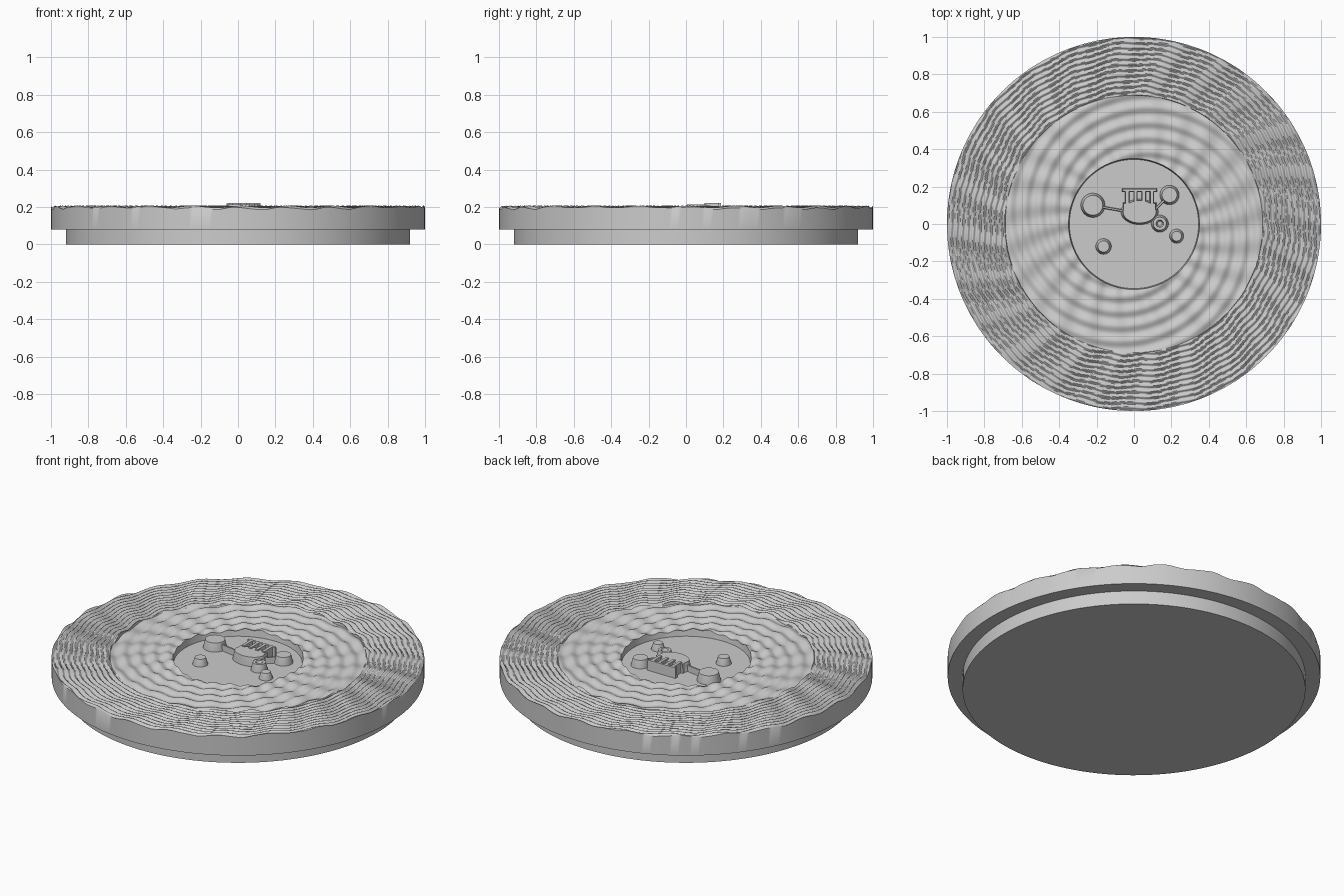
import bpy, bmesh
from math import sin, cos, pi, hypot, atan2

cube = bpy.data.objects.get("Cube")
if cube:
    bpy.data.objects.remove(cube)

grey = bpy.data.materials.new("plain grey")
grey.use_nodes = True
grey.diffuse_color = (0.6, 0.6, 0.6, 1)
grey.node_tree.nodes["Principled BSDF"].inputs["Base Color"].default_value = (0.6, 0.6, 0.6, 1)

FLOOR = 0.16


def finish(name, bm, smooth=True):
    bmesh.ops.recalc_face_normals(bm, faces=bm.faces)
    mesh = bpy.data.meshes.new(name)
    bm.to_mesh(mesh)
    bm.free()
    mesh.materials.append(grey)
    obj = bpy.data.objects.new(name, mesh)
    bpy.context.collection.objects.link(obj)
    if smooth:
        bpy.ops.object.select_all(action='DESELECT')
        obj.select_set(True)
        bpy.context.view_layer.objects.active = obj
        bpy.ops.object.shade_smooth_by_angle(angle=0.7)
    return obj


def lathe(name, profile, segments, centre=(0, 0), stretch=1):
    """Closed turned solid; a profile height may be a function of radius and angle."""
    bm = bmesh.new()
    rings = []
    for r, z in profile:
        ring = []
        for i in range(segments):
            a = 2 * pi * i / segments
            h = z(r, a) if callable(z) else z
            ring.append(bm.verts.new((centre[0] + r * cos(a), centre[1] + r * stretch * sin(a), h)))
        rings.append(ring)
    for low, high in zip(rings, rings[1:]):
        for i in range(segments):
            j = (i + 1) % segments
            bm.faces.new((low[i], low[j], high[j], high[i]))
    bm.faces.new(rings[0])
    bm.faces.new(rings[-1])
    return finish(name, bm)


def block(name, x, y, w, d, top, taper=0.006, angle=0):
    """Tapered block rising from the centre floor."""
    bm = bmesh.new()
    levels = []
    for z, grow in ((FLOOR - 0.01, taper), (top, 0)):
        ring = []
        for sx, sy in ((-1, -1), (1, -1), (1, 1), (-1, 1)):
            u, v = sx * (w / 2 + grow), sy * (d / 2 + grow)
            ring.append(bm.verts.new((x + u * cos(angle) - v * sin(angle),
                                      y + u * sin(angle) + v * cos(angle), z)))
        levels.append(ring)
    low, high = levels
    for i in range(4):
        j = (i + 1) % 4
        bm.faces.new((low[i], low[j], high[j], high[i]))
    bm.faces.new(low)
    bm.faces.new(high)
    return finish(name, bm, smooth=False)


# Broad spiral swells of the middle ring
def swell(r, a):
    return 0.194 + 0.006 * sin(2 * pi * r / 0.08 + 6 * a) + 0.005 * sin(24 * a - 12 * r)


# Fine wavy grooves of the outer ring
def groove(r, a):
    wander = 1.1 * sin(24 * a + 9 * r) + 0.8 * sin(7 * a)
    return 0.196 + 0.006 * sin(2 * pi * r / 0.029 + 3 * a + wander) + 0.005 * sin(24 * a + 14 * r)


def spaced(start, end, count):
    return [start + (end - start) * i / count for i in range(count + 1)]


# Base plug and rippled disc
lathe("base_plug", [(0.92, 0), (0.92, 0.09)], 128)
disc = [(0.92 * 0.5, 0.08), (1, 0.08)]
disc += [(r, groove) for r in spaced(1, 0.69, 96)]
disc += [(r, swell) for r in spaced(0.688, 0.35, 44)]
disc += [(0.345, FLOOR)]
lathe("rippled_disc", disc, 288)

# Round knobs on the centre floor
for label, x, y, r, top in (("large", -0.22, 0.1, 0.065, 0.208), ("upper", 0.19, 0.155, 0.052, 0.205),
                            ("side", 0.228, -0.065, 0.038, 0.198), ("lower", -0.163, -0.12, 0.042, 0.2)):
    lathe(label + "_knob", [(r, FLOOR - 0.01), (r, FLOOR), (r - 0.012, top)], 32, (x, y))

# Dimpled knob
lathe("dimpled_knob", [(0.046, FLOOR - 0.01), (0.046, FLOOR), (0.035, 0.205), (0.02, 0.205),
                       (0.013, 0.185)], 32, (0.138, 0.002))

# Raised oval with a comb of bars
lathe("oval_body", [(0.1, FLOOR - 0.01), (0.1, FLOOR), (0.088, 0.212)], 48, (0.03, 0.065), 0.68)
block("body_shoulder", 0.03, 0.085, 0.17, 0.05, 0.212)
for i in range(4):
    block("comb_bar", -0.036 + 0.044 * i, 0.14, 0.017, 0.08, 0.22, 0.004)
block("comb_rail", 0.03, 0.18, 0.18, 0.012, 0.22, 0.004)

# Thin links between knobs and oval
for x1, y1, x2, y2 in ((-0.17, 0.09, -0.055, 0.07), (0.115, 0.08, 0.16, 0.125), (0.1, 0.035, 0.12, 0.02)):
    block("link", (x1 + x2) / 2, (y1 + y2) / 2, hypot(x2 - x1, y2 - y1), 0.009, 0.195,
          0.003, atan2(y2 - y1, x2 - x1))
